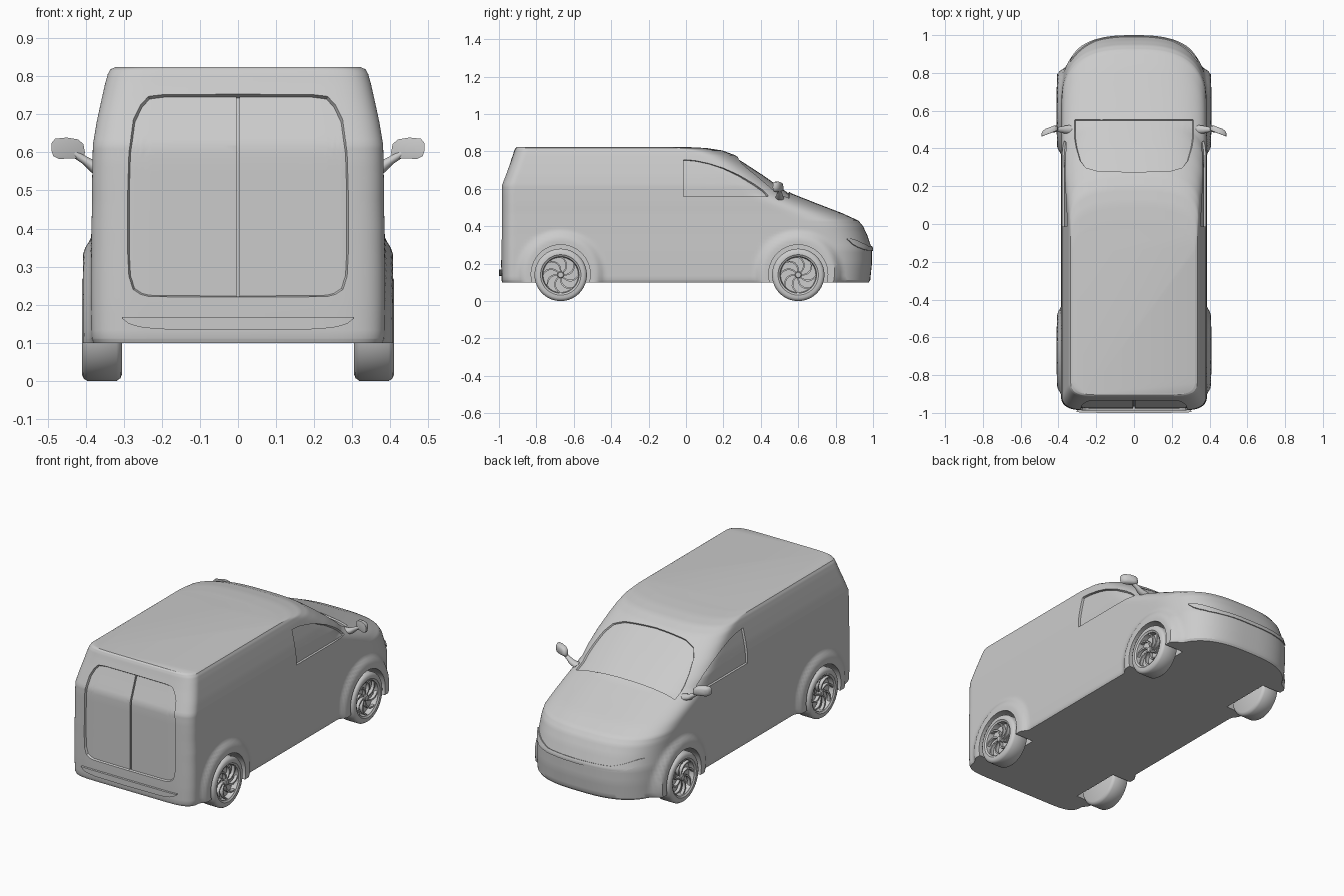
import bpy, bmesh
from math import sin, cos, pi, radians
from mathutils import Vector, Matrix
from mathutils.bvhtree import BVHTree

if "Cube" in bpy.data.objects:
    bpy.data.objects.remove(bpy.data.objects["Cube"])

WHEELS = [(0.60, 0.143), (-0.67, 0.143)]


def make(name, verts, faces, angle=35):
    bm = bmesh.new()
    vs = [bm.verts.new(v) for v in verts]
    for f in faces:
        bm.faces.new([vs[i] for i in f])
    bmesh.ops.recalc_face_normals(bm, faces=bm.faces)
    return finish(name, bm, angle)


def finish(name, bm, angle=35):
    me = bpy.data.meshes.new(name)
    bm.to_mesh(me)
    bm.free()
    ob = bpy.data.objects.new(name, me)
    bpy.context.collection.objects.link(ob)
    smooth(ob, angle)
    return ob


def smooth(ob, angle):
    bpy.ops.object.select_all(action='DESELECT')
    ob.select_set(True)
    bpy.context.view_layer.objects.active = ob
    bpy.ops.object.shade_smooth_by_angle(angle=radians(angle))


def refine(rows, n):
    out = []
    for r, s in zip(rows, rows[1:]):
        out += [[p + (q - p) * k / n for p, q in zip(r, s)] for k in range(n)]
    return out + [list(rows[-1])]


# Body: horizontal slices (z, nose y, tail y, half width, nose rounding length)
SLICES = [
    (.100, .977, -.983, .379, .34), (.112, .985, -.987, .384, .34),
    (.200, .994, -.988, .386, .35), (.280, .994, -.988, .386, .35),
    (.350, .970, -.988, .385, .35), (.400, .947, -.988, .385, .34),
    (.430, .922, -.988, .384, .33), (.470, .835, -.988, .383, .32),
    (.520, .705, -.988, .383, .30), (.575, .565, -.988, .382, .28),
    (.620, .502, -.986, .381, .25), (.680, .417, -.963, .371, .22),
    (.740, .325, -.940, .358, .20), (.780, .262, -.926, .349, .20),
    (.805, .195, -.918, .342, .19), (.818, .110, -.912, .335, .18),
    (.824, .000, -.905, .322, .17)]


def flare(x, y, z):
    # wheel arch bulge in the body side
    for wy, wz in WHEELS:
        d = ((y - wy) ** 2 + (z - wz) ** 2) ** .5
        s = min(1, max(0, (.24 - d) / .05))
        if x > .28:
            x += (.407 - x) * s * s * (3 - 2 * s)
    return x


def half_outline(z, yf, yr, w, L):
    pts = []
    for i in range(31):
        a = pi / 2 * i / 30
        pts.append((w * sin(a) ** (2 / 2.8), yf - L + L * max(0, cos(a)) ** (2 / 2.8)))
    y0, y1 = yf - L, yr + .07
    pts += [(w, y0 + (y1 - y0) * i / 100) for i in range(1, 100)]
    for i in range(15):
        a = pi / 2 * i / 14
        pts.append((w * max(0, cos(a)) ** (2 / 9), y1 - .07 * sin(a)))
    pts[0], pts[-1] = (0, yf), (0, yr)
    return [(flare(x, y, z), y, z) for x, y in pts]


verts, faces = [], []
levels = refine(SLICES, 4)
for lev in levels:
    h = half_outline(*lev)
    verts += h + [(-x, y, z) for x, y, z in h[-2:0:-1]]
n = len(verts) // len(levels)
for j in range(len(levels) - 1):
    for i in range(n):
        k = (i + 1) % n
        faces.append((j * n + i, j * n + k, j * n + n + k, j * n + n + i))
faces += [tuple(range(n)), tuple(range(len(verts) - n, len(verts)))]
body = make("van_body", verts, faces)
surface = BVHTree.FromPolygons([Vector(v) for v in verts], faces[:-2])
roofed = BVHTree.FromPolygons([Vector(v) for v in verts], faces)


def patch(name, stations, place, direction, lo, hi, taper=1.0, rows=12, tree=surface):
    """Solid that follows the body surface; stations are (a, low b, high b)."""
    cols = refine(stations, 5)
    ca = (cols[0][0] + cols[-1][0]) / 2
    cb = (min(c[1] for c in cols) + max(c[2] for c in cols)) / 2
    vs, fs = [], []
    for off, t in ((lo, taper), (hi, 1.0)):
        for a, b0, b1 in cols:
            for r in range(rows + 1):
                b = b0 + (b1 - b0) * r / rows
                o = Vector(place(ca + (a - ca) * t, cb + (b - cb) * t))
                hit, nor, _, _ = tree.ray_cast(o, Vector(direction))
                if nor.dot(Vector(direction)) > 0:
                    nor = -nor
                vs.append(hit + nor * off)
    R, C = rows + 1, len(cols)
    N = R * C
    for c in range(C - 1):
        for r in range(rows):
            q = (c * R + r, c * R + r + 1, c * R + R + r + 1, c * R + R + r)
            fs += [q, tuple(i + N for i in q)]
    rim = ([c * R for c in range(C)] + [(C - 1) * R + r for r in range(1, R)]
           + [c * R + rows for c in range(C - 2, -1, -1)] + list(range(rows - 1, 0, -1)))
    for p, q in zip(rim, rim[1:] + rim[:1]):
        fs.append((p, q, q + N, p + N))
    return make(name, vs, fs)


def both(half):
    # mirror stations that run from the outer edge to x = 0
    return [(-a, b, c) for a, b, c in half] + [s for s in half[-2::-1]]


def cut(cutter):
    m = body.modifiers.new("cut", 'BOOLEAN')
    m.operation, m.solver, m.object = 'DIFFERENCE', 'EXACT', cutter
    bpy.context.view_layer.objects.active = body
    bpy.ops.object.modifier_apply(modifier=m.name)
    bpy.data.objects.remove(cutter)


# Recessed windows and rear doors
SIDE = [(-.018, .558, .757), (0, .558, .757), (.05, .558, .752), (.12, .558, .737),
        (.20, .558, .712), (.28, .558, .676), (.36, .558, .630), (.41, .558, .595),
        (.435, .558, .572), (.442, .558, .564)]
SCREEN = both([(.32, .46, .553), (.312, .41, .555), (.29, .335, .555),
               (.26, .297, .555), (.20, .28, .555), (0, .272, .555)])
DOORS = both([(.295, .33, .50), (.292, .27, .60), (.28, .235, .69), (.26, .222, .73),
              (.24, .217, .752), (.20, .216, .757), (0, .215, .758)])
for s in (1, -1):
    cut(patch("side_window_cutter", SIDE, lambda a, b: (s * 2, a, b), (-s, 0, 0), -.012, .02, .975))
cut(patch("windscreen_cutter", SCREEN, lambda a, b: (a, b, 2), (0, 0, -1), -.009, .02, .98, tree=roofed))
cut(patch("rear_door_cutter", DOORS, lambda a, b: (a, -2, b), (0, 1, 0), -.012, .02, .97, rows=24))
cut(patch("door_gap_cutter", [(-.004, .222, .75), (.004, .222, .75)],
          lambda a, b: (a, -2, b), (0, 1, 0), -.022, .02, rows=24))

# Wheel wells
for wy, wz in WHEELS:
    for s in (1, -1):
        bm = bmesh.new()
        bmesh.ops.create_cone(bm, cap_ends=True, segments=64, radius1=.158, radius2=.158, depth=.3,
                              matrix=Matrix.Translation((s * .435, wy, wz)) @ Matrix.Rotation(pi / 2, 4, 'Y'))
        cut(finish("wheel_well_cutter", bm))
smooth(body, 30)

# Rear bumper step and front light strip
patch("rear_bumper_step", both([(.302, .163, .168), (.285, .150, .168), (.26, .142, .168),
                                (.21, .136, .168), (0, .134, .168)]),
      lambda a, b: (a, -2, b), (0, 1, 0), -.01, .012, rows=4)
patch("front_light_strip", both([(.335, .328, .334), (.32, .302, .333), (.30, .287, .326),
                                 (.26, .275, .310), (.20, .270, .293), (0, .268, .290)]),
      lambda a, b: (a, 2, b), (0, -1, 0), -.01, .006, rows=6)


# Wheels: lathed tyre and rim, curved spokes, hub
TYRE = [(-.053, 0), (-.053, .122), (-.048, .133), (-.038, .140), (.038, .140), (.048, .134),
        (.053, .124), (.053, .108), (.049, .104), (.047, .098), (.018, .094), (.015, 0)]


def wheel(name, s, wy):
    seg, vs, fs = 64, [], []

    def put(x, r, a):
        vs.append((s * (.357 + x), wy + r * cos(a), .14 + r * sin(a)))
        return len(vs) - 1

    def lathe(profile, k):
        rings = [[put(x, r, 2 * pi * i / k) for i in range(k)] if r else [put(x, 0, 0)] * k
                 for x, r in profile]
        for p, q in zip(rings, rings[1:]):
            for i in range(k):
                f = (p[i], p[(i + 1) % k], q[(i + 1) % k], q[i])
                fs.append(tuple(dict.fromkeys(f)))

    lathe(TYRE, seg)
    lathe([(.016, 0), (.016, .018), (.040, .018), (.044, .014), (.044, 0)], 24)
    for j in range(8):
        rows = []
        for k in range(7):
            t = k / 6
            r, a = .012 + .084 * t, 2 * pi * j / 8 + .75 * t * t
            w = (.006 + .008 * t) / r / 2 if k else .3
            x = .034 + .01 * t
            rows.append([put(x, r, a - w), put(x, r, a + w), put(x - .018, r, a + w), put(x - .018, r, a - w)])
        for p, q in zip(rows, rows[1:]):
            fs.extend((p[i], p[(i + 1) % 4], q[(i + 1) % 4], q[i]) for i in range(4))
        fs.extend([tuple(rows[0]), tuple(rows[-1])])
    make(name, vs, fs, 40)


for side, s in (("right", 1), ("left", -1)):
    wheel("front_wheel_" + side, s, WHEELS[0][0])
    wheel("rear_wheel_" + side, s, WHEELS[1][0])

    # Door mirror: rounded housing, wider at the outer end, on a bent arm
    prof = [(.402, .600), (.405, .588), (.425, .584), (.470, .583), (.485, .590), (.490, .605),
            (.489, .625), (.480, .636), (.450, .639), (.420, .634), (.406, .622)]
    cx, cz, m = .447, .611, len(prof)
    vs, fs = [], []
    for dy, k in ((-.013, .88), (-.012, 1), (.004, 1), (.014, .85), (.020, .5)):
        for x, z in prof:
            px = cx + (x - cx) * k
            vs.append((s * px, .492 + dy - (px - cx) * .38, cz + (z - cz) * k))
    for j in range(4):
        fs += [(j * m + i, j * m + (i + 1) % m, j * m + m + (i + 1) % m, j * m + m + i) for i in range(m)]
    fs += [tuple(range(m)), tuple(range(4 * m, 5 * m))]
    make("mirror_housing_" + side, vs, fs, 50)
    vs, fs = [], []
    for x, y, z, r in ((.34, .50, .550, .020), (.375, .50, .560, .016), (.40, .50, .578, .011), (.43, .497, .597, .010)):
        vs += [(s * (x - .6 * r * sin(a)), y + 1.2 * r * cos(a), z + .8 * r * sin(a))
               for a in [2 * pi * i / 12 for i in range(12)]]
    for j in range(3):
        fs += [(j * 12 + i, j * 12 + (i + 1) % 12, j * 12 + 12 + (i + 1) % 12, j * 12 + 12 + i) for i in range(12)]
    fs += [tuple(range(12)), tuple(range(36, 48))]
    make("mirror_arm_" + side, vs, fs, 50)
